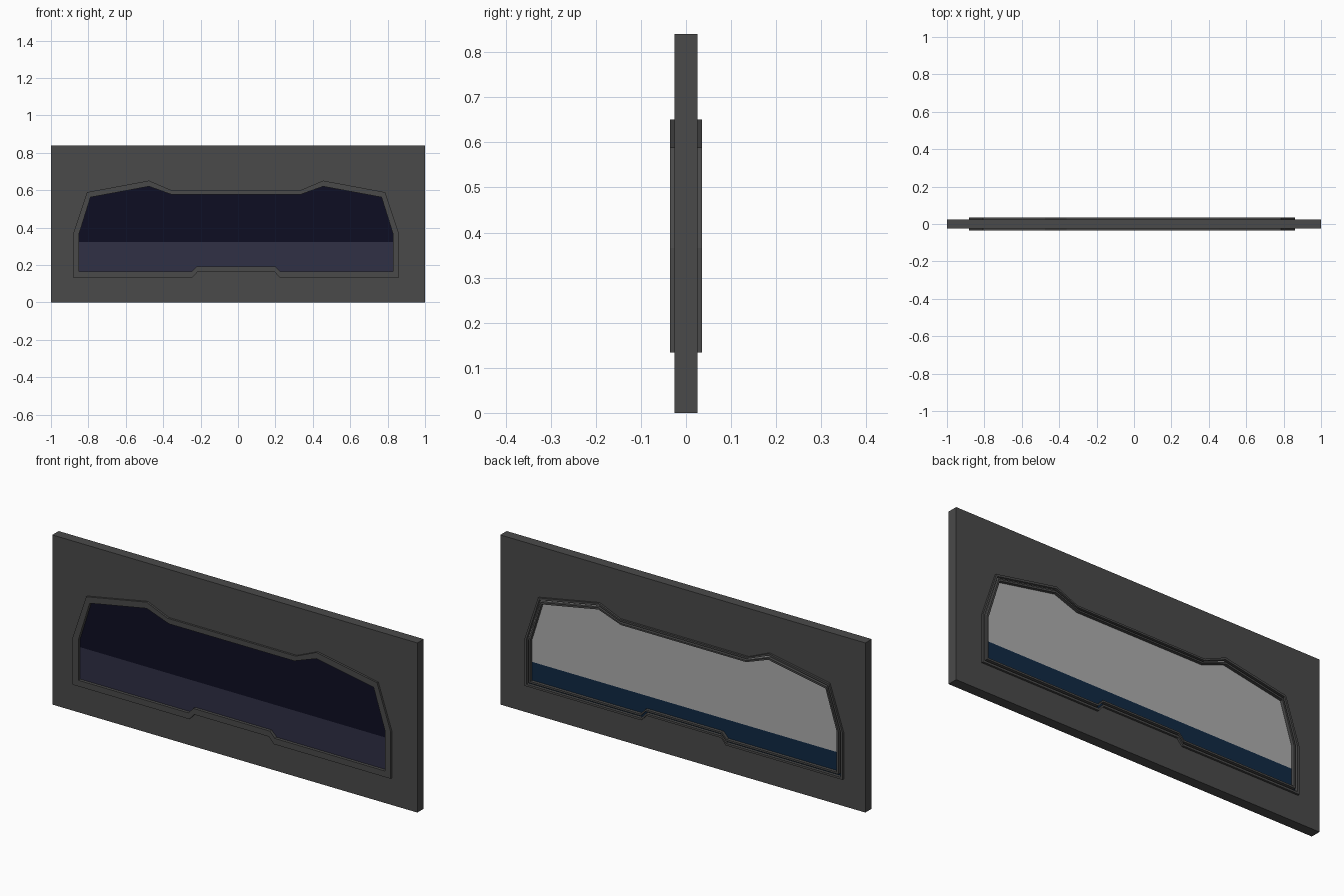
import bpy, bmesh, math

if "Cube" in bpy.data.objects:
    bpy.data.objects.remove(bpy.data.objects["Cube"])

CX = -0.0105  # the window sits slightly left of centre


def material(name, rgb):
    m = bpy.data.materials.new(name)
    m.diffuse_color = (*rgb, 1)
    m.use_nodes = True
    m.node_tree.nodes["Principled BSDF"].inputs["Base Color"].default_value = m.diffuse_color
    return m


GREY = material("dark grey metal", (0.068, 0.068, 0.068))
NAVY = material("front glass navy", (0.0042, 0.0042, 0.016))
SLATE = material("front glass slate", (0.029, 0.029, 0.06))
PALE = material("back glass grey", (0.42, 0.42, 0.42))
BLUE = material("back glass blue", (0.005, 0.022, 0.058))

# Right half of the window outline, bottom centre to top centre
OUTER = [(0.205, 0.164), (0.232, 0.134), (0.8715, 0.134), (0.8715, 0.366),
         (0.797, 0.589), (0.4655, 0.651), (0.351, 0.602)]
INNER = [(0.21, 0.193), (0.237, 0.164), (0.84, 0.164), (0.84, 0.364),
         (0.778, 0.562), (0.4655, 0.62), (0.343, 0.576)]


def outline(t):
    """Window outline blended from outer frame edge (0) to inner edge (1)."""
    half = [(a[0] + (b[0] - a[0]) * t, a[1] + (b[1] - a[1]) * t)
            for a, b in zip(OUTER, INNER)]
    return ([(CX + x, z) for x, z in half] +
            [(CX - x, z) for x, z in reversed(half)])


def plate(name, loops, y0, y1, mats, split=None):
    """Flat part filled between loops, from y0 to y1, optionally two-toned."""
    cu = bpy.data.curves.new(name, 'CURVE')
    cu.dimensions = '2D'
    cu.fill_mode = 'BOTH'
    cu.extrude = (y1 - y0) / 2
    for loop in loops:
        sp = cu.splines.new('POLY')
        sp.points.add(len(loop) - 1)
        for p, (x, z) in zip(sp.points, loop):
            p.co = (x, z, 0, 1)
        sp.use_cyclic_u = True
    ob = bpy.data.objects.new(name, cu)
    bpy.context.collection.objects.link(ob)
    ob.rotation_euler = (math.pi / 2, 0, 0)
    ob.location.y = (y0 + y1) / 2
    bpy.ops.object.select_all(action='DESELECT')
    ob.select_set(True)
    bpy.context.view_layer.objects.active = ob
    bpy.ops.object.convert(target='MESH')
    ob = bpy.context.object
    me = ob.data
    me.materials.clear()
    for m in mats:
        me.materials.append(m)
    bm = bmesh.new()
    bm.from_mesh(me)
    bmesh.ops.remove_doubles(bm, verts=bm.verts, dist=1e-5)
    if split is not None:
        bmesh.ops.bisect_plane(bm, geom=bm.verts[:] + bm.edges[:] + bm.faces[:],
                               plane_co=(0, split, 0), plane_no=(0, 1, 0))
    bmesh.ops.recalc_face_normals(bm, faces=bm.faces)
    for f in bm.faces:
        f.smooth = False
        low = split is not None and f.calc_center_median().y < split
        f.material_index = 1 if low else 0
    bm.to_mesh(me)
    bm.free()
    return ob


# Wall panel with the window opening
plate("wall_panel", [[(-1, 0), (1, 0), (1, 0.84), (-1, 0.84)], outline(0)],
      -0.025, 0.025, [GREY])

# Solid front frame, and a back frame of two rims with a groove between
plate("front_frame", [outline(0), outline(1)], -0.035, 0.0, [GREY])
plate("back_outer_rim", [outline(0), outline(0.35)], 0.0, 0.035, [GREY])
plate("back_inner_rim", [outline(0.7), outline(1)], 0.0, 0.035, [GREY])

# Two-toned glass on each side
plate("front_glass", [outline(0.95)], -0.02, -0.014, [NAVY, SLATE], 0.322)
plate("back_glass", [outline(0.05)], 0.014, 0.02, [PALE, BLUE], 0.255)
